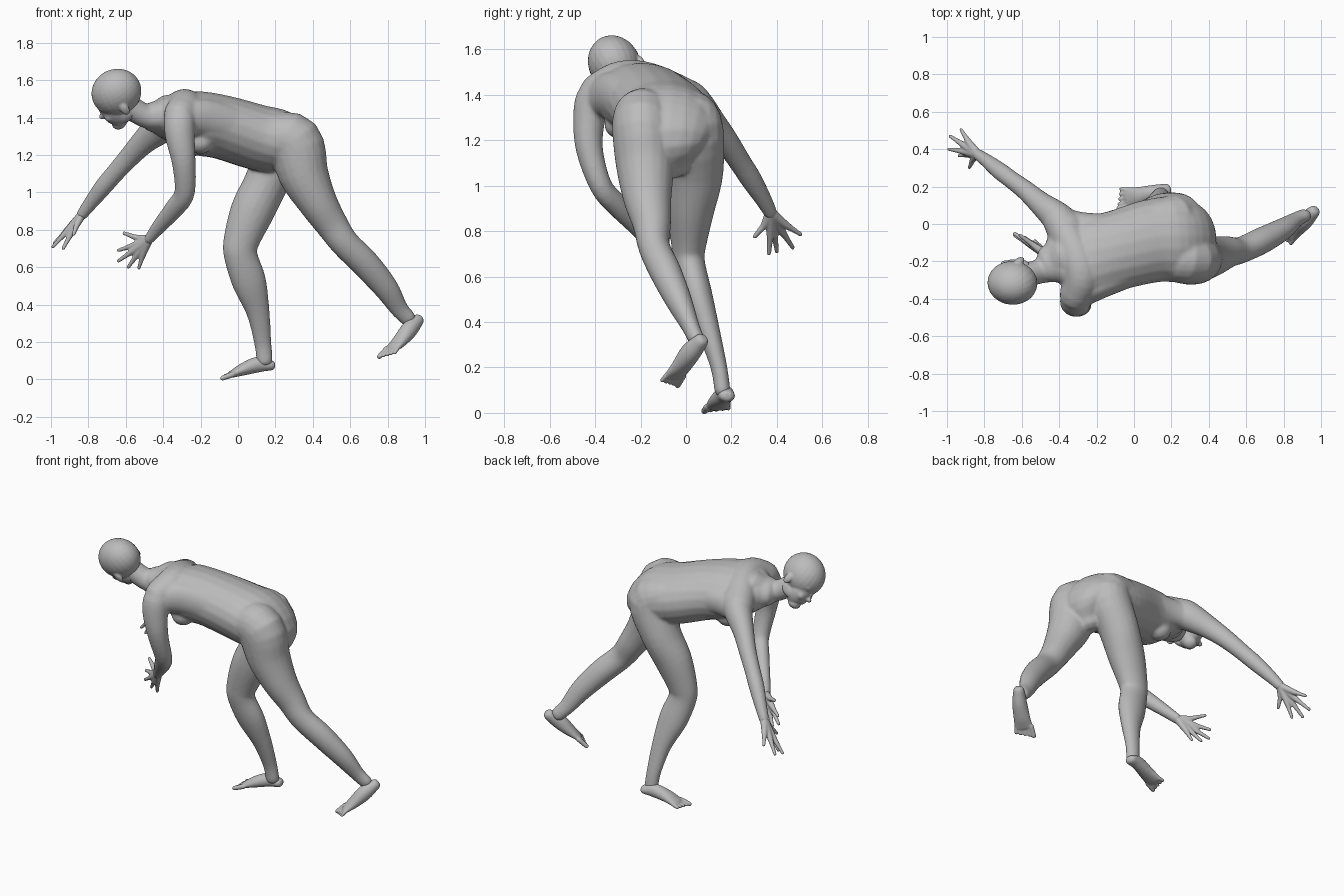
import bpy, bmesh, math
from mathutils import Vector, Matrix

old = bpy.data.objects.get("Cube")
if old:
    bpy.data.objects.remove(old)

skin = bpy.data.materials.new("plain grey")
skin.use_nodes = True
colour = (.5, .5, .5, 1)
skin.diffuse_color = colour
skin.node_tree.nodes["Principled BSDF"].inputs["Base Color"].default_value = colour
SIDES = 20


def spline(a, b, c, d, t):
    return (2*b + (c - a)*t + (2*a - 5*b + 4*c - d)*t*t + (3*b - a - 3*c + d)*t*t*t) / 2


def tube(bm, stations, side, side_end=None, steps=4):
    """Closed loft; a station is (x, y, z, half width, half depth)."""
    k = [Vector(s) for s in stations]
    k = [2*k[0] - k[1]] + k + [2*k[-1] - k[-2]]
    pts = [spline(*k[i:i + 4], j/steps) for i in range(len(k) - 3) for j in range(steps)]
    pts.append(k[-2])
    side, side_end = Vector(side), Vector(side_end or side)
    rings = []
    last = len(pts) - 1
    for i, p in enumerate(pts):
        t = (Vector(pts[min(i + 1, last)][:3]) - Vector(pts[max(i - 1, 0)][:3])).normalized()
        s = side.lerp(side_end, i/last)
        s = (s - t*s.dot(t)).normalized()
        o, a, b = Vector(p[:3]), abs(p[3]), abs(p[4])
        ring = (o, s*a, t.cross(s)*b)
        cap = [(o + t*min(a, b)*f, s*a*g, t.cross(s)*b*g) for f, g in ((.5, .85), (.8, .5))]
        if i == last:
            rings += [ring] + cap
        elif i == 0:
            rings += [(2*o - c, u, v) for c, u, v in reversed(cap)] + [ring]
        else:
            rings.append(ring)
    angles = [2*math.pi*n/SIDES for n in range(SIDES)]
    loops = [[bm.verts.new(o + u*math.cos(w) + v*math.sin(w)) for w in angles] for o, u, v in rings]
    for lo, hi in zip(loops, loops[1:]):
        for n in range(SIDES):
            m = (n + 1) % SIDES
            bm.faces.new((lo[n], lo[m], hi[m], hi[n]))
    bm.faces.new(loops[0][::-1])
    bm.faces.new(loops[-1])


def ball(bm, centre, radii, frame=Matrix.Identity(4)):
    m = frame @ Matrix.Translation(centre) @ Matrix.Diagonal((*radii, 1))
    bmesh.ops.create_uvsphere(bm, u_segments=24, v_segments=16, radius=1, matrix=m)


def finish(bm, name, voxel, rounds):
    """Fuse the overlapping pieces into one smooth skin."""
    bmesh.ops.recalc_face_normals(bm, faces=bm.faces)
    mesh = bpy.data.meshes.new(name)
    bm.to_mesh(mesh)
    bm.free()
    mesh.materials.append(skin)
    obj = bpy.data.objects.new(name, mesh)
    bpy.context.collection.objects.link(obj)
    fuse = obj.modifiers.new("fuse", "REMESH")
    fuse.mode = "VOXEL"
    fuse.voxel_size = voxel
    fuse.use_smooth_shade = True
    soften = obj.modifiers.new("soften", "SMOOTH")
    soften.factor = .5
    soften.iterations = rounds


# Torso, twisting from the hips to the shoulders
body = bmesh.new()
tube(body, [(.3, -.07, 1.1, .09, .08), (.32, -.08, 1.2, .19, .13), (.23, -.08, 1.265, .23, .17),
            (.1, -.09, 1.295, .225, .175), (-.09, -.14, 1.35, .215, .17), (-.25, -.18, 1.375, .225, .165),
            (-.37, -.19, 1.40, .2, .11), (-.44, -.21, 1.405, .11, .085)],
     (0, 1, 0), (-.25, 1, -.3))
# Shoulder girdle and the muscles running down to the waist
tube(body, [(-.4, .02, 1.37, .09, .09), (-.31, -.16, 1.44, .1, .1), (-.28, -.28, 1.45, .1, .1),
            (-.31, -.38, 1.41, .09, .09)], (1, 0, 0))
tube(body, [(-.41, .02, 1.35, .08, .075), (-.25, -.01, 1.36, .085, .07), (0, -.02, 1.34, .1, .08)], (0, 0, 1))
tube(body, [(-.31, -.38, 1.38, .09, .08), (-.18, -.33, 1.4, .1, .07), (.02, -.24, 1.35, .1, .08)], (0, 0, 1))
for c in ((-.2, -.29, 1.27), (-.26, -.07, 1.25)):
    ball(body, c, (.07, .07, .065))

# Neck
tube(body, [(-.36, -.2, 1.43, .13, .09), (-.48, -.245, 1.405, .072, .066),
            (-.6, -.28, 1.47, .065, .065)], (0, 1, .4))

# Trailing leg
tube(body, [(.18, -.17, 1.3, .13, .12), (.3, -.19, 1.27, .135, .15), (.35, -.18, 1.1, .13, .135),
            (.425, -.17, .95, .108, .106), (.5, -.15, .83, .085, .088), (.57, -.14, .73, .07, .078),
            (.68, -.09, .62, .07, .077), (.79, -.03, .49, .058, .067), (.86, .02, .38, .04, .05),
            (.91, .045, .325, .036, .044)], (0, 1, .2))

# Standing leg
tube(body, [(.12, .01, 1.31, .12, .12), (.23, .03, 1.25, .135, .14), (.155, .04, 1.06, .125, .12),
            (.077, .022, .9, .105, .118), (.018, .012, .74, .078, .097), (.015, .015, .66, .069, .09),
            (.06, .05, .52, .066, .092), (.107, .1, .36, .05, .063), (.132, .145, .2, .037, .047),
            (.143, .16, .1, .036, .044)], (0, 1, 0))

# Near arm and far arm
tube(body, [(-.28, -.33, 1.42, .08, .09), (-.31, -.4, 1.39, .08, .085), (-.31, -.425, 1.3, .072, .08),
            (-.29, -.425, 1.16, .06, .064), (-.285, -.375, 1.0, .05, .055), (-.335, -.31, .92, .049, .053),
            (-.42, -.22, .82, .038, .04), (-.475, -.16, .75, .033, .028)], (0, 1, 0))
tube(body, [(-.35, -.03, 1.39, .09, .09), (-.41, .035, 1.35, .085, .09), (-.5, .11, 1.275, .064, .07),
            (-.58, .18, 1.19, .053, .058), (-.66, .24, 1.1, .048, .051), (-.72, .285, 1.03, .047, .049),
            (-.79, .34, .94, .037, .039), (-.835, .372, .88, .031, .031)], (.6, .8, 0))
finish(body, "body", .0075, 18)

# Head, in its own frame: x forward, y to one side, z to the crown
skull = bmesh.new()
fwd = Vector((-.85, .2, -.45)).normalized()
across = Vector((-.05, .9, .45))
across = (across - fwd*across.dot(fwd)).normalized()
frame = Matrix((fwd, across, across.cross(fwd))).transposed().to_4x4()
frame.translation = (-.65, -.315, 1.535)
ball(skull, (0, 0, 0), (.136, .114, .127), frame)
ball(skull, (.055, 0, -.08), (.076, .078, .105), frame)         # face
ball(skull, (.078, 0, -.165), (.042, .042, .034), frame)        # chin
ball(skull, (.13, 0, -.085), (.026, .017, .017), frame)         # nose tip
ball(skull, (.12, 0, -.055), (.017, .012, .036), frame)         # nose bridge
ball(skull, (.11, 0, -.126), (.019, .028, .014), frame)         # lips
for d in (-1, 1):
    ball(skull, (.098, d*.036, -.022), (.026, .036, .018), frame)   # brow
    ball(skull, (.09, d*.04, -.09), (.034, .03, .03), frame)        # cheek
    ball(skull, (-.012, d*.108, -.062), (.024, .014, .036), frame)  # ear
    ball(skull, (.02, d*.052, -.115), (.058, .024, .045), frame)    # jaw
finish(skull, "head", .006, 5)


def foot(name, stations, side, drop):
    """Foot loft from heel to ball, ending in five toes, the big one inside."""
    bm = bmesh.new()
    tube(bm, stations, side)
    side = Vector(side).normalized()
    front, before = Vector(stations[-1][:3]), Vector(stations[-2][:3])
    ahead = (front - before).normalized()
    for n in range(5):
        start = front + side*(n - 2)*.023
        tip = start + ahead*(.062 - .008*n) + side*(n - 2)*.003 + Vector((0, 0, drop))
        r = .016 if n == 0 else .0115
        tube(bm, [(*start, r, r), (*tip, r*.9, r*.85)], side)
    finish(bm, name, .0055, 5)


foot("trailing_foot", [(.96, .065, .315, .034, .034), (.915, .02, .265, .045, .046),
                       (.865, -.02, .205, .05, .034), (.825, -.05, .165, .056, .019)], (.6, -.8, 0), -.005)
foot("standing_foot", [(.175, .18, .075, .036, .028), (.11, .17, .08, .04, .042), (.03, .15, .055, .049, .034),
                       (-.035, .14, .027, .057, .019)], (-.15, 1, 0), .004)


def hand(name, wrist, tips, thumb):
    """Fingers fan out from the wrist and merge into the palm."""
    bm = bmesh.new()
    wrist = Vector(wrist)
    middle = sum((Vector(t) for t in tips), Vector()) / len(tips)
    for t in tips + [thumb]:
        t = Vector(t)
        knuckle = wrist.lerp(t.lerp(middle, .1), .5)
        r = .016 if t == Vector(thumb) else .018
        tube(bm, [(*wrist, .025, .024), (*knuckle, r, r), (*knuckle.lerp(t, .5), .0125, .0125),
                  (*t, .0095, .0095)], (.3, .9, .2))
    finish(bm, name, .005, 5)


hand("near_hand", (-.475, -.16, .75),
     [(-.64, -.05, .69), (-.64, -.06, .633), (-.587, -.07, .6), (-.53, -.09, .595)], (-.61, -.06, .782))
hand("far_hand", (-.835, .372, .88),
     [(-.925, .505, .785), (-.983, .47, .727), (-.99, .4, .709), (-.935, .365, .7)], (-.88, .302, .775))
